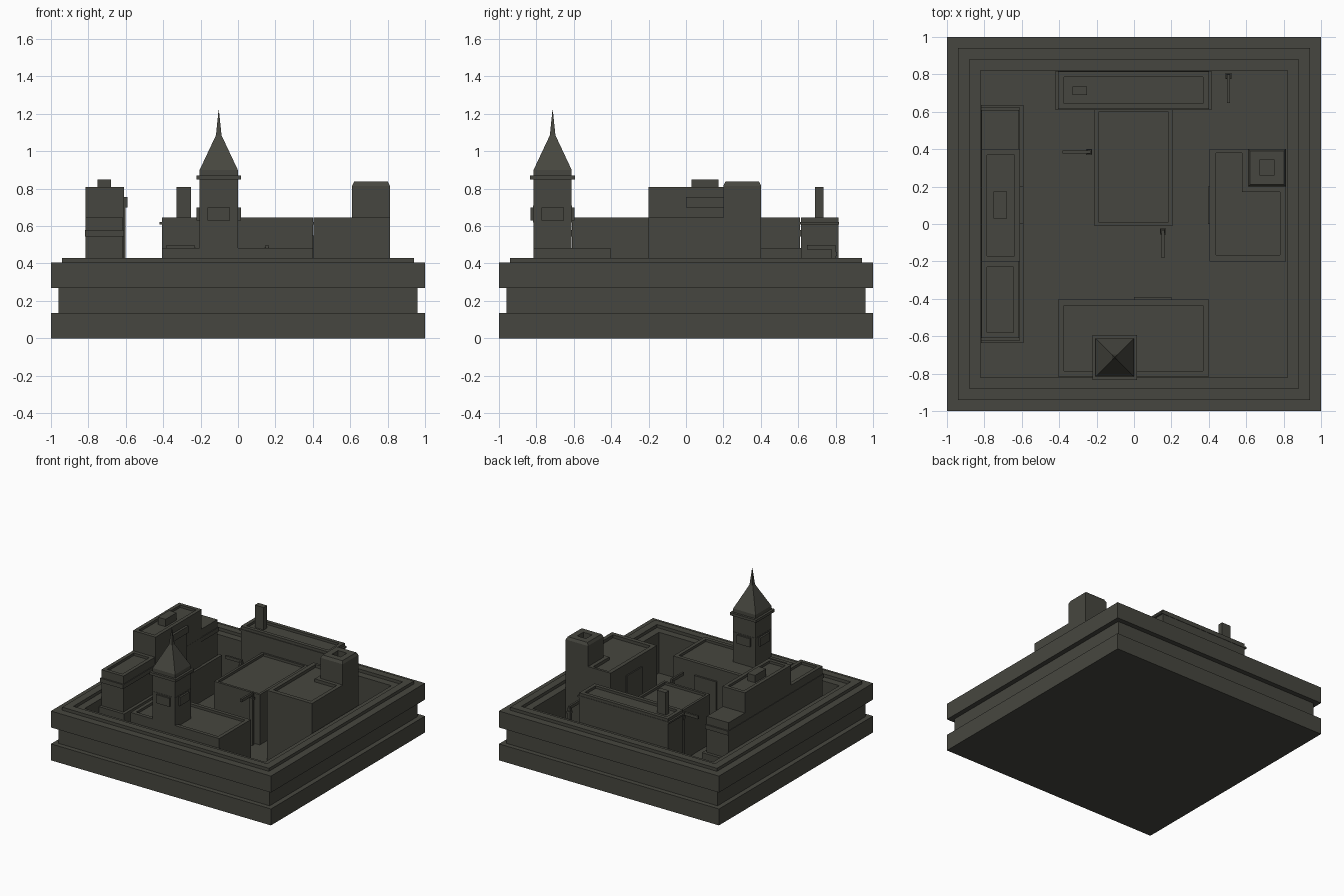
import bpy, bmesh

if "Cube" in bpy.data.objects:
    bpy.data.objects.remove(bpy.data.objects["Cube"])

stone = bpy.data.materials.new("dark grey stone")
stone.diffuse_color = (0.062, 0.062, 0.050, 1)
stone.use_nodes = True
stone.node_tree.nodes["Principled BSDF"].inputs["Base Color"].default_value = stone.diffuse_color
FLOOR = 0.07


def loft(name, loops):
    """Skin a stack of (points, z) loops and cap both ends."""
    bm = bmesh.new()
    rings = [[bm.verts.new((x, y, z)) for x, y in pts] for pts, z in loops]
    n = len(rings[0])
    for a, b in zip(rings, rings[1:]):
        for i in range(n):
            j = (i + 1) % n
            bm.faces.new((a[i], a[j], b[j], b[i]))
    bm.faces.new(rings[0][::-1])
    bm.faces.new(rings[-1])
    bm.normal_update()
    me = bpy.data.meshes.new(name)
    bm.to_mesh(me)
    bm.free()
    me.materials.append(stone)
    ob = bpy.data.objects.new(name, me)
    bpy.context.collection.objects.link(ob)
    return ob


def rect(x0, x1, y0, y1, d=0.0):
    return [(x0 + d, y0 + d), (x1 - d, y0 + d), (x1 - d, y1 - d), (x0 + d, y1 - d)]


def square(cx, cy, h):
    return rect(cx - h, cx + h, cy - h, cy + h)


def box(name, x0, x1, y0, y1, z0, z1):
    return loft(name, [(rect(x0, x1, y0, y1), z0), (rect(x0, x1, y0, y1), z1)])


def building(name, x0, x1, y0, y1, top, rim=0.03, depth=0.02):
    """Block with a raised parapet around a sunken roof."""
    outer, inner = rect(x0, x1, y0, y1), rect(x0, x1, y0, y1, rim)
    return loft(name, [(outer, FLOOR), (outer, top), (inner, top), (inner, top - depth)])


# Display base with a grooved side, raised rim and sunken courtyard
profile = [(1, 0), (1, .135), (.96, .135), (.96, .27), (1, .27), (1, .405),
           (.94, .405), (.94, .43), (.88, .43), (.88, .405), (.82, .405), (.82, FLOOR)]
loft("base", [(square(0, 0, h), z) for h, z in profile])

# Left row of houses
building("left_house_front", -.815, -.615, -.61, -.2, .645)
building("left_house_middle", -.815, -.61, -.2, .4, .81)
box("left_house_back", -.815, -.615, .4, .61, FLOOR, .645)
box("left_chimney", -.75, -.68, .03, .175, .78, .85)
box("left_band", -.819, -.609, -.622, .622, .545, .58)
box("left_plinth", -.819, -.59, -.635, .635, FLOOR, .35)
box("left_bay", -.62, -.602, 0, .2, FLOOR, .7)
box("left_bay_cornice", -.62, -.59, 0, .2, .7, .755)

# Front hall, centre hall and back hall
building("front_hall", -.405, .4, -.815, -.405, .482)
box("front_hall_bay", 0, .2, -.41, -.39, FLOOR, .38)
building("centre_hall", -.21, .205, -.01, .62, .482, .02)
building("back_hall", -.405, .4, .615, .815, .645)
box("back_cornice", -.42, .415, .61, .818, .608, .622)
box("back_chimney", -.33, -.25, .69, .735, .6, .81)

# L-shaped house with a corner block
outer = [(.405, -.2), (.812, -.2), (.812, .2), (.61, .2), (.61, .4), (.405, .4)]
inner = [(.438, -.165), (.78, -.165), (.78, .17), (.578, .17), (.578, .38), (.438, .38)]
loft("corner_house", [(outer, FLOOR), (outer, .645), (inner, .645), (inner, .62)])
box("corner_house_bay", .395, .42, 0, .2, FLOOR, .55)
blk = [(.101, FLOOR), (.101, .815), (.09, .837), (.04, .837), (.04, .79)]
loft("corner_block", [(square(.711, .301, h), z) for h, z in blk])

# Clock-style tower with cornice and spire
TX, TY = -.103, -.713
tower = [(.102, FLOOR), (.102, .848), (.12, .848), (.12, .87), (.102, .87),
         (.102, .9), (.015, 1.085), (.001, 1.22)]
loft("tower", [(square(TX, TY, h), z) for h, z in tower])
loft("tower_band", [(square(TX, TY, .104), .62), (square(TX, TY, .104), .71)])
box("tower_balcony_sides", TX - .118, TX + .118, TY - .06, TY + .06, .63, .70)
box("tower_balcony_ends", TX - .06, TX + .06, TY - .118, TY + .118, .63, .70)


# Street lamps: post, arm and collar; (x, y) post and arm direction
for i, (x, y, dx, dy) in enumerate([(.155, -.04, 0, -1), (-.24, .385, -1, 0), (.505, .79, 0, -1)]):
    n = f"lamp_{i + 1}"
    box(n + "_post", x - .012, x + .012, y - .012, y + .012, FLOOR, .485)
    loft(n + "_collar", [(square(x, y, .016), .44), (square(x, y, .016), .46)])
    ex, ey = x + .135 * dx, y + .135 * dy
    box(n + "_arm", min(x, ex) - .008, max(x, ex) + .008,
        min(y, ey) - .008, max(y, ey) + .008, .475, .5)
